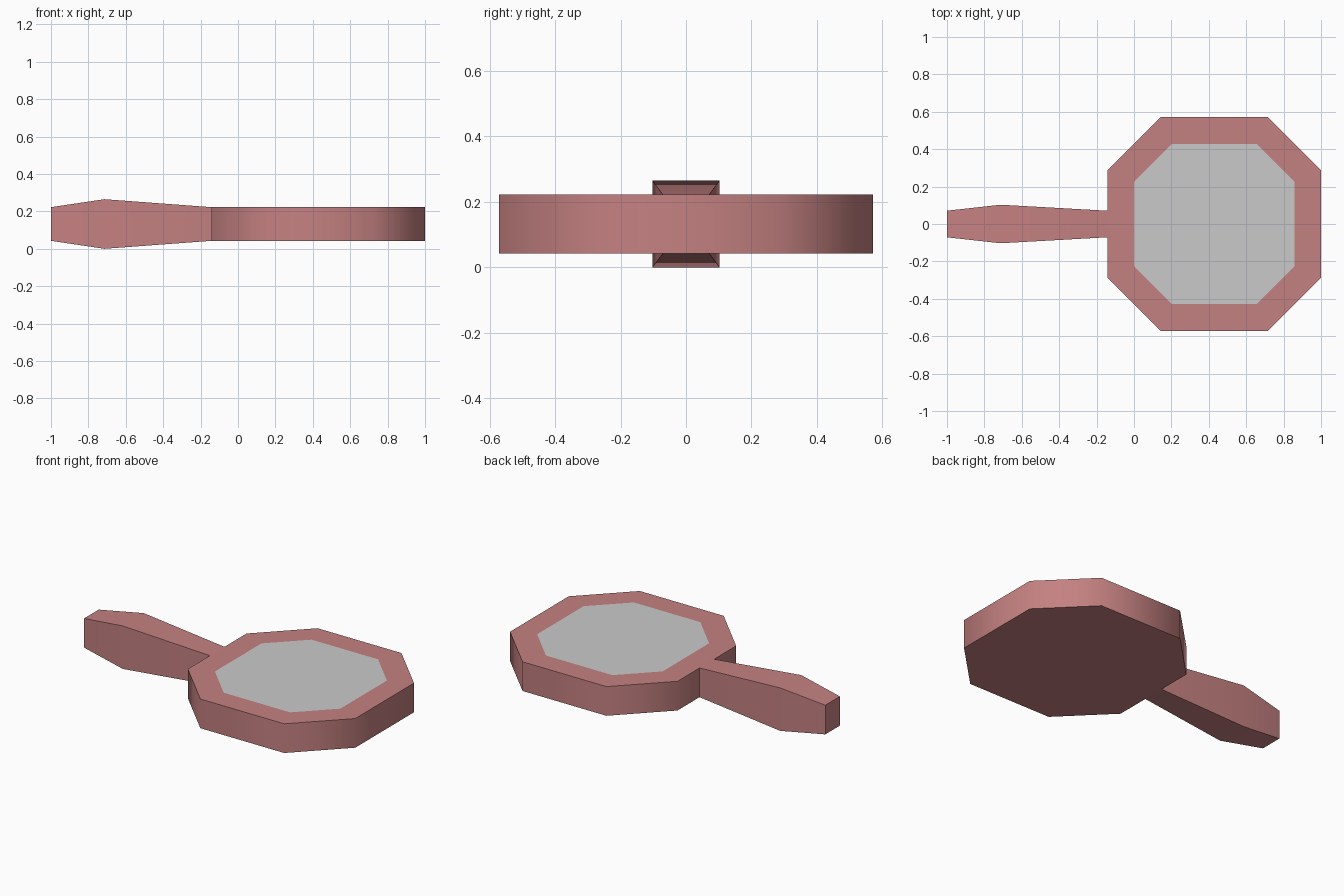
import bpy
import bmesh
from math import radians

cube = bpy.data.objects.get("Cube")
if cube:
    bpy.data.objects.remove(cube, do_unlink=True)


def make_material(name, colour):
    mat = bpy.data.materials.new(name)
    mat.use_nodes = True
    mat.diffuse_color = colour
    mat.node_tree.nodes["Principled BSDF"].inputs["Base Color"].default_value = colour
    return mat


pink = make_material("dusty pink", (0.56, 0.22, 0.22, 1))
silver = make_material("silver glass", (0.59, 0.59, 0.59, 1))


def finish(bm, name, materials):
    bmesh.ops.recalc_face_normals(bm, faces=bm.faces[:])
    mesh = bpy.data.meshes.new(name)
    bm.to_mesh(mesh)
    bm.free()
    for mat in materials:
        mesh.materials.append(mat)
    mesh.shade_smooth()
    mesh.set_sharp_from_angle(angle=radians(50))
    obj = bpy.data.objects.new(name, mesh)
    bpy.context.collection.objects.link(obj)
    return obj


MID_Z = 0.1325        # centre height of the whole mirror
HALF_DEPTH = 0.09     # half thickness of the frame

# Octagonal frame with the glass inset flush in its top face
radius, flat, centre_x = 0.571, 0.286, 0.429
corners = [(flat, radius), (-flat, radius), (-radius, flat), (-radius, -flat),
           (-flat, -radius), (flat, -radius), (radius, -flat), (radius, flat)]
bm = bmesh.new()
bottom = bm.faces.new([bm.verts.new((centre_x + x, y, MID_Z - HALF_DEPTH)) for x, y in corners])
extruded = bmesh.ops.extrude_face_region(bm, geom=[bottom], use_keep_orig=True)["geom"]
top_verts = [v for v in extruded if isinstance(v, bmesh.types.BMVert)]
bmesh.ops.translate(bm, verts=top_verts, vec=(0, 0, 2 * HALF_DEPTH))
bmesh.ops.recalc_face_normals(bm, faces=bm.faces[:])
glass = next(f for f in bm.faces if f.normal.z > 0.9)
bmesh.ops.inset_region(bm, faces=[glass], thickness=0.143, use_even_offset=True)
glass.material_index = 1
finish(bm, "mirror_frame_and_glass", [pink, silver])

# Handle: rectangular sections swelling towards the grip end
sections = [(-1.0, 0.071, HALF_DEPTH), (-0.714, 0.103, MID_Z), (-0.142, 0.071, HALF_DEPTH)]
bm = bmesh.new()
rings = [[bm.verts.new((x, sy * w, MID_Z + sz * h))
          for sy, sz in ((-1, -1), (1, -1), (1, 1), (-1, 1))]
         for x, w, h in sections]
for a, b in zip(rings, rings[1:]):
    for i in range(4):
        j = (i + 1) % 4
        bm.faces.new((a[i], a[j], b[j], b[i]))
bm.faces.new(rings[0])
bm.faces.new(rings[-1])
finish(bm, "handle", [pink])
